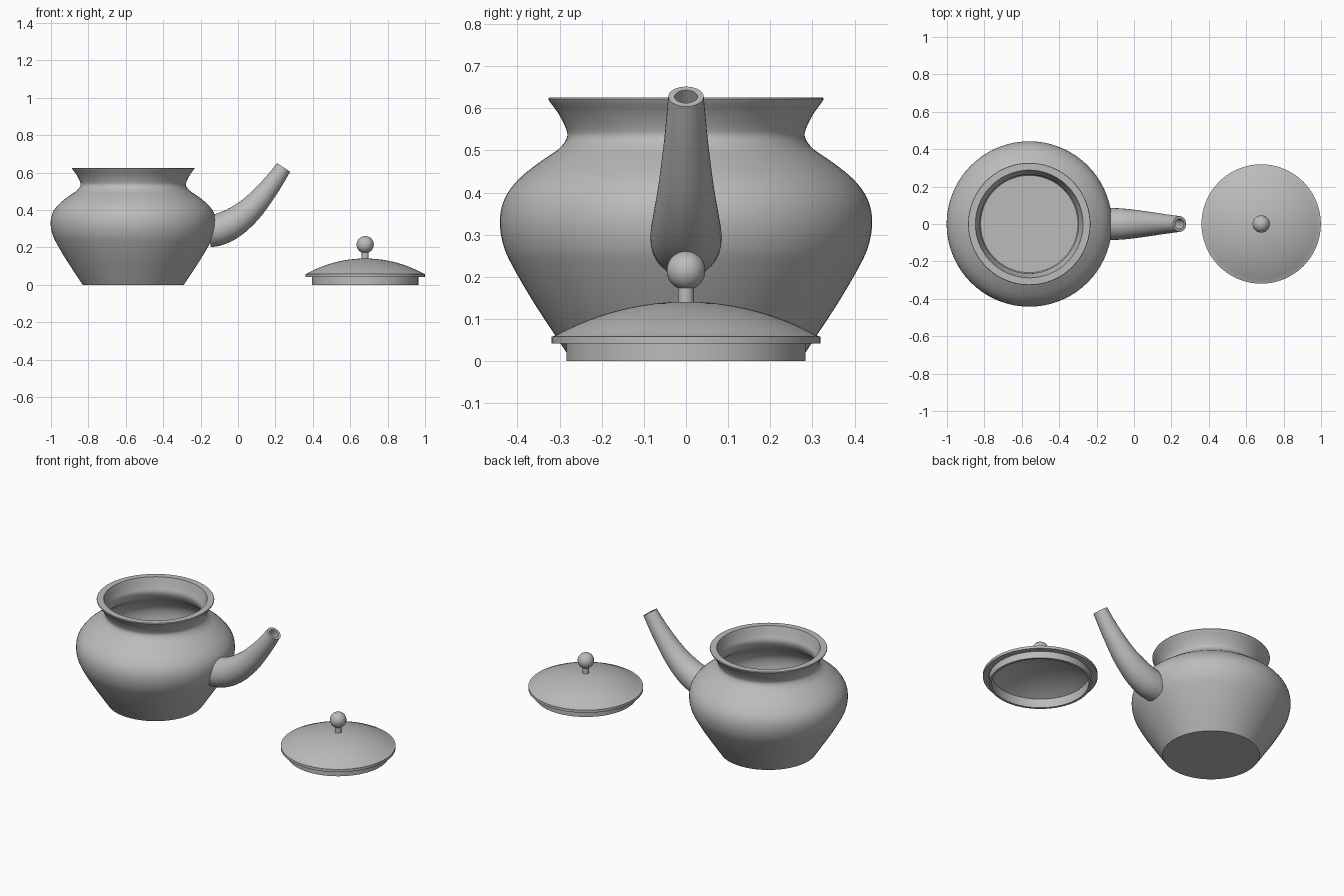
import bpy, bmesh, math
from mathutils import Vector, Matrix

cube = bpy.data.objects.get("Cube")
if cube:
    bpy.data.objects.remove(cube)

GREY = (0.5, 0.5, 0.5, 1)
clay = bpy.data.materials.new("plain grey")
clay.use_nodes = True
clay.diffuse_color = GREY
clay.node_tree.nodes["Principled BSDF"].inputs["Base Color"].default_value = GREY


def smooth_path(points, steps=4):
    """Pass a smooth curve through the points."""
    p = [Vector(q) for q in points]
    p = [p[0] * 2 - p[1]] + p + [p[-1] * 2 - p[-2]]
    out = []
    for a, b, c, d in zip(p, p[1:], p[2:], p[3:]):
        for i in range(steps):
            t = i / steps
            out.append(0.5 * (2 * b + (c - a) * t + (2 * a - 5 * b + 4 * c - d) * t ** 2
                              + (3 * b - a - 3 * c + d) * t ** 3))
    return out + [p[-2]]


def finish(bm, name, location):
    bmesh.ops.remove_doubles(bm, verts=bm.verts, dist=0.0001)
    bmesh.ops.recalc_face_normals(bm, faces=bm.faces)
    mesh = bpy.data.meshes.new(name)
    bm.to_mesh(mesh)
    bm.free()
    mesh.materials.append(clay)
    obj = bpy.data.objects.new(name, mesh)
    bpy.context.collection.objects.link(obj)
    obj.location = location
    bpy.ops.object.select_all(action='DESELECT')
    obj.select_set(True)
    bpy.context.view_layer.objects.active = obj
    bpy.ops.object.shade_smooth_by_angle(angle=math.radians(35))
    return obj


def lathe(name, profile, x, segments=72):
    """Turn a (radius, height) profile round the upright axis."""
    bm = bmesh.new()
    verts = [bm.verts.new((r, 0, z)) for r, z in profile]
    edges = [bm.edges.new(pair) for pair in zip(verts, verts[1:])]
    bmesh.ops.spin(bm, geom=verts + edges, axis=(0, 0, 1), cent=(0, 0, 0),
                   angle=math.tau, steps=segments)
    return finish(bm, name, (x, 0, 0))


POT_X, LID_X = -0.56, 0.68

# Pot: outer wall, flat rim, inner wall and floor
outer = smooth_path([(0.27, 0), (0.315, 0.068), (0.362, 0.14), (0.406, 0.215), (0.432, 0.27),
                     (0.442, 0.33), (0.431, 0.385), (0.397, 0.432), (0.345, 0.474),
                     (0.303, 0.503), (0.283, 0.53), (0.285, 0.552), (0.302, 0.586), (0.325, 0.618)])
rim = [(0.327, 0.622), (0.325, 0.626), (0.288, 0.626)]
inner = smooth_path([(0.288, 0.626), (0.275, 0.58), (0.264, 0.54), (0.285, 0.495), (0.335, 0.457),
                     (0.385, 0.42), (0.414, 0.38), (0.423, 0.33), (0.412, 0.27),
                     (0.385, 0.215), (0.31, 0.1), (0.26, 0.02)])
lathe("pot_body", [(0, 0)] + outer + rim + inner + [(0, 0.02)], POT_X)

# Spout: tapering curved tube, (x, z, radius) along its centre line
bm = bmesh.new()
path = smooth_path([(-0.16, 0.284, 0.084), (-0.1, 0.297, 0.085), (-0.02, 0.335, 0.079),
                    (0.07, 0.407, 0.067), (0.15, 0.498, 0.055), (0.2, 0.564, 0.048),
                    (0.244, 0.628, 0.042)])
SIDES = 32


def ring(i, wall):
    a, b = path[max(i - 1, 0)], path[min(i + 1, len(path) - 1)]
    tangent = Vector((b.x - a.x, 0, b.y - a.y)).normalized()
    side = Vector((0, 1, 0))
    up = tangent.cross(side)
    centre = Vector((path[i].x, 0, path[i].y))
    r = path[i].z - wall
    angles = [math.tau * k / SIDES for k in range(SIDES)]
    return [bm.verts.new(centre + r * (math.cos(t) * side + math.sin(t) * up)) for t in angles]


count = len(path)
rings = [ring(i, 0) for i in range(count)] + [ring(i, 0.015) for i in reversed(range(count))]
for low, high in zip(rings, rings[1:]):
    for k in range(SIDES):
        n = (k + 1) % SIDES
        bm.faces.new((low[k], low[n], high[n], high[k]))
bm.faces.new(rings[-1])
finish(bm, "spout", (0, 0, 0))


# Lid: hollow dome with an edge band and a fitting collar
def dome(radius, base, top, steps=16):
    rise = top - base
    sphere = (radius ** 2 + rise ** 2) / (2 * rise)
    radii = [radius * (1 - i / steps) for i in range(steps + 1)]
    return [(r, top - sphere + math.sqrt(sphere ** 2 - r ** 2)) for r in radii]


collar = [(0.27, 0.055), (0.27, 0), (0.284, 0), (0.284, 0.042), (0.319, 0.042), (0.319, 0.058)]
ceiling = dome(0.27, 0.055, 0.122)
lathe("lid", ceiling[::-1] + collar + dome(0.312, 0.06, 0.141), LID_X)

# Knob: short stem and round ball
lathe("knob_stem", [(0, 0.13), (0.019, 0.13), (0.019, 0.18), (0, 0.18)], LID_X, 32)
bm = bmesh.new()
bmesh.ops.create_uvsphere(bm, u_segments=32, v_segments=20, radius=0.046)
finish(bm, "knob_ball", (LID_X, 0, 0.215))
